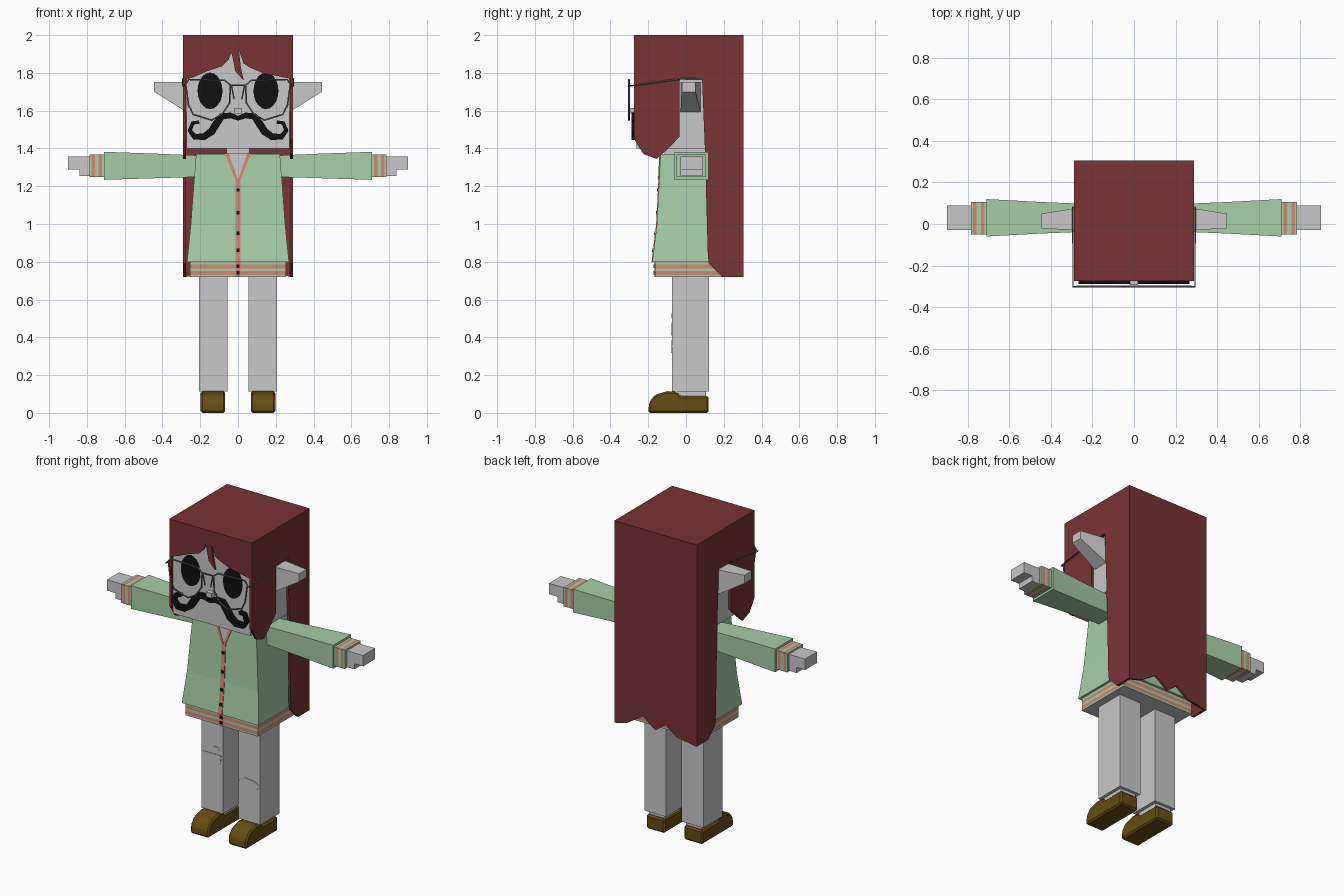
import bpy, bmesh, math
from mathutils import Vector

cube = bpy.data.objects.get("Cube")
if cube:
    bpy.data.objects.remove(cube, do_unlink=True)


def material(name, r, g, b):
    m = bpy.data.materials.new(name)
    m.use_nodes = True
    m.diffuse_color = (r, g, b, 1)
    m.node_tree.nodes["Principled BSDF"].inputs["Base Color"].default_value = (r, g, b, 1)
    return m


RED = material("dark red hair", .19, .033, .033)
PALE = material("pale grey", .58, .58, .58)
GREEN = material("mint green", .38, .62, .38)
SALMON = material("salmon trim", .66, .24, .17)
BROWN = material("shoe brown", .13, .075, .006)
BLACK = material("black", .005, .005, .005)
WIRE = material("grey wire", .12, .12, .12)


def finish(name, bm, mats):
    bmesh.ops.recalc_face_normals(bm, faces=bm.faces)
    me = bpy.data.meshes.new(name)
    bm.to_mesh(me)
    bm.free()
    for m in mats:
        me.materials.append(m)
    ob = bpy.data.objects.new(name, me)
    bpy.context.collection.objects.link(ob)
    return ob


def prism(name, pts, axis, lo, hi, mat):
    """Extrude a 2D outline along x (points are y, z) or y (points are x, z)."""
    bm = bmesh.new()
    ends = []
    for t in (lo, hi):
        ends.append([bm.verts.new((t, a, b) if axis == "x" else (a, t, b)) for a, b in pts])
    for ring in ends:
        bm.faces.new(ring)
    n = len(pts)
    for i in range(n):
        j = (i + 1) % n
        bm.faces.new((ends[0][i], ends[0][j], ends[1][j], ends[1][i]))
    return finish(name, bm, [mat])


def loft(name, rings, axis, mats, sections=None, cap=0, s=1):
    """Join rectangles (t, a0, a1, b0, b1) along z (a, b = x, y) or x (a, b = y, z)."""
    bm = bmesh.new()
    loops = []
    for t, a0, a1, b0, b1 in rings:
        corners = ((a0, b0), (a1, b0), (a1, b1), (a0, b1))
        loops.append([bm.verts.new((s * t, a, b) if axis == "x" else (s * a, b, t)) for a, b in corners])
    for k in range(len(loops) - 1):
        for i in range(4):
            j = (i + 1) % 4
            f = bm.faces.new((loops[k][i], loops[k][j], loops[k + 1][j], loops[k + 1][i]))
            f.material_index = sections[k] if sections else 0
    for ring in (loops[0], loops[-1]):
        bm.faces.new(ring).material_index = cap
    return finish(name, bm, mats)


def box(name, x0, x1, y0, y1, z0, z1, mat):
    return loft(name, [(z0, x0, x1, y0, y1), (z1, x0, x1, y0, y1)], "z", [mat])


def wire(name, pts, radius, closed=False):
    cu = bpy.data.curves.new(name, "CURVE")
    cu.dimensions = "3D"
    cu.bevel_depth = radius
    cu.bevel_resolution = 1
    sp = cu.splines.new("POLY")
    sp.points.add(len(pts) - 1)
    for p, co in zip(sp.points, pts):
        p.co = (*co, 1)
    sp.use_cyclic_u = closed
    cu.materials.append(WIRE)
    ob = bpy.data.objects.new(name, cu)
    bpy.context.collection.objects.link(ob)
    bpy.ops.object.select_all(action="DESELECT")
    ob.select_set(True)
    bpy.context.view_layer.objects.active = ob
    bpy.ops.object.convert(target="MESH")


def flip(pts, s):
    return [(s * a, b) for a, b in pts]


# Shirt body, lip and striped hem
shirt = [(.80, -.27, .27, -.178, .228), (1.0, -.25, .25, -.154, .204), (1.37, -.222, .222, -.135, .185)]
loft("shirt", shirt, "z", [GREEN])
hem = [(z, -.255, .255, -.163, .213) for z in (.72, .73, .75, .765, .785, .80)]
loft("shirt_hem", hem, "z", [GREEN, SALMON, PALE], [0, 1, 0, 1, 0], cap=2)


def front_y(z):
    for a, b in zip(shirt, shirt[1:]):
        if z <= b[0] or b is shirt[-1]:
            return -.163 if z < a[0] - .001 else a[3] + (b[3] - a[3]) * (z - a[0]) / (b[0] - a[0])


def plate(name, pts, depth, mat):
    """Thin plate lying on the sloping shirt front."""
    ob = prism(name, pts, "y", -depth, .004, mat)
    for v in ob.data.vertices:
        v.co.y += front_y(v.co.z)


for i, (z0, z1) in enumerate(((.72, .798), (.80, 1.0), (1.0, 1.24))):
    plate(f"placket_{i}", [(-.014, z0), (.014, z0), (.014, z1), (-.014, z1)], .004, SALMON)
for i, z in enumerate((.742, .776, .86, .95, 1.06, 1.18)):
    plate(f"button_{i}", [(-.009, z - .009), (.009, z - .009), (.009, z + .009), (-.009, z + .009)], .008, BLACK)
plate("neck_opening", [(-.06, 1.375), (0, 1.24), (.06, 1.375)], .003, PALE)
box("neck", -.06, .06, -.115, .12, 1.3, 1.41, PALE)

# Head and face
box("head", -.272, .272, -.262, .285, 1.4, 1.98, PALE)
box("nose", -.02, .02, -.293, -.26, 1.585, 1.615, PALE)
moustache = [(0, 1.56, .012), (.04, 1.575, .015), (.085, 1.57, .018), (.115, 1.53, .02), (.14, 1.49, .02),
             (.18, 1.462, .018), (.23, 1.462, .016), (.255, 1.495, .012), (.24, 1.535, .01), (.205, 1.54, .009)]


def ribbon(path):
    """Outline of a band of varying half width along a path."""
    left, right = [], []
    for i, (x, z, w) in enumerate(path):
        a, b = path[max(i - 1, 0)], path[min(i + 1, len(path) - 1)]
        d = Vector((b[0] - a[0], b[1] - a[1])).normalized() * w
        if i == 0:
            d = Vector((w, 0))
        left.append((x - d.y, z + d.x))
        right.append((x + d.y, z - d.x))
    return left + right[::-1]


# Hair: top, back, fringe; the side panels are built with the mirrored parts
box("hair_top", -.275, .275, -.26, .29, 1.985, 2, RED)
prism("hair_back", [(-.275, 2), (.275, 2), (.275, .72), (.2, .74), (.09, .81), (.0, .745), (-.07, .8),
                    (-.15, .74), (-.275, .72)], "y", .29, .305, RED)
prism("hair_fringe", [(-.275, 2), (-.275, 1.765), (-.23, 1.78), (-.16, 1.81), (-.085, 1.835), (-.05, 1.87),
                      (-.035, 1.91), (-.02, 1.84), (-.015, 1.81), (.03, 1.76), (.015, 1.83), (.005, 1.92),
                      (.03, 1.85), (.06, 1.83), (.13, 1.8), (.275, 1.77), (.275, 2)], "y", -.275, -.26, RED)
side_hair = [(-.275, 2), (.305, 2), (.305, .72), (.19, .72), (.12, .79), (.115, .85), (.1, 1.4), (.085, 1.77),
             (-.035, 1.77), (-.035, 1.46), (-.11, 1.385), (-.155, 1.345), (-.225, 1.37), (-.275, 1.45)]

# Outlines shared by both sides
rim = [(.04, 1.735), (.07, 1.76), (.26, 1.765), (.277, 1.74), (.262, 1.63), (.237, 1.58), (.14, 1.55),
       (.085, 1.58), (.045, 1.64)]
hand = [(.78, 1.253), (.84, 1.253), (.84, 1.288), (.9, 1.288), (.9, 1.357), (.78, 1.357)]
shoe = [(.12, 0), (.12, .09), (-.03, .09), (-.05, .112), (-.1, .115), (-.165, .095), (-.195, .055), (-.2, 0)]

for s, side in ((1, "left"), (-1, "right")):
    prism(side + "_hair_panel", side_hair, "x", s * .275, s * .29, RED)
    eye = [(s * .148 + .066 * math.cos(a * math.pi / 10), 1.705 + .097 * math.sin(a * math.pi / 10))
           for a in range(20)]
    prism(side + "_eye", eye, "y", -.268, -.26, BLACK)
    prism(side + "_moustache", flip(ribbon(moustache), s), "y", -.288, -.26, BLACK)
    loft(side + "_ear", [(.26, -.03, .08, 1.585, 1.752), (.445, -.022, .05, 1.7, 1.752)], "x", [PALE], s=s)

    # Glasses
    wire(side + "_glasses_rim", [(s * x, -.302, z) for x, z in rim], .005, True)
    wire(side + "_glasses_arm", [(s * .275, -.302, 1.74), (s * .294, -.302, 1.73), (s * .294, -.03, 1.768),
                                 (s * .294, .085, 1.77)], .004)
    wire(side + "_nose_pad", [(s * .035, -.302, 1.735), (s * .02, -.302, 1.66)], .004)

    # Collar trim, sleeve, striped cuff and hand
    plate(side + "_collar_trim", flip([(.05, 1.375), (.07, 1.375), (.014, 1.235), (0, 1.235)], s), .006, SALMON)
    loft(side + "_sleeve", [(.19, -.035, .095, 1.25, 1.362), (.45, -.046, .106, 1.242, 1.373),
                            (.71, -.06, .12, 1.234, 1.382)], "x", [GREEN], s=s)
    cuff = [(x, -.05, .106, 1.248, 1.368) for x in (.70, .72, .738, .758, .776, .786)]
    loft(side + "_cuff", cuff, "x", [GREEN, SALMON], [0, 1, 0, 1, 0], s=s)
    prism(side + "_hand", flip(hand, s), "y", -.03, .09, PALE)

    # Leg and shoe
    x0, x1 = sorted((s * .055, s * .207))
    box(side + "_leg", x0, x1, -.073, .122, .112, .73, PALE)
    box(side + "_ankle", x0 + .02, x1 - .02, -.045, .105, .06, .115, PALE)
    foot = prism(side + "_shoe", shoe, "x", s * .068, s * .198, BROWN)
    bevel = foot.modifiers.new("soft edges", "BEVEL")
    bevel.width = .01
    bevel.segments = 1

wire("glasses_bridge", [(-.04, -.302, 1.735), (.04, -.302, 1.735)], .005)

# Torn knee patches
patches = (
    ("right_knee_patch", [(-.2, .478), (-.065, .478), (-.072, .425), (-.14, .41), (-.185, .435)]),
    ("right_small_patch", [(-.143, .505), (-.12, .527), (-.08, .525), (-.085, .502)]),
    ("left_knee_patch", [(.06, .36), (.1, .385), (.17, .378), (.203, .355), (.18, .32), (.1, .318)]))
for name, pts in patches:
    prism(name, pts, "y", -.076, -.07, PALE)
